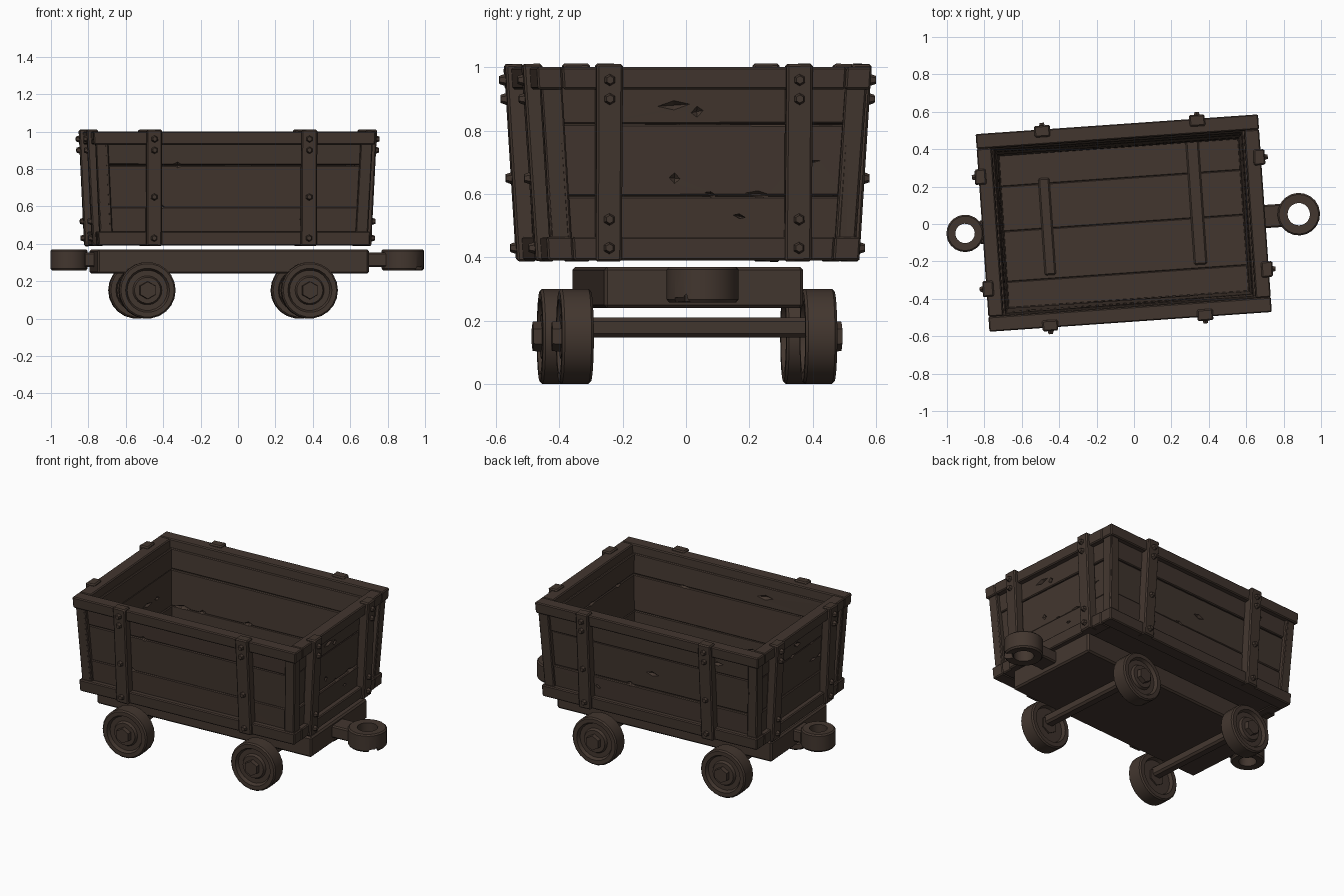
import bpy, bmesh, math, random
from mathutils import Matrix, Vector

if "Cube" in bpy.data.objects:
    bpy.data.objects.remove(bpy.data.objects["Cube"])

random.seed(4)
# whole cart stands slightly turned on the ground
M = Matrix.Translation((-0.055, 0.005, 0)) @ Matrix.Rotation(math.radians(4), 4, 'Z')
wood = bpy.data.materials.new("dark_brown")
wood.diffuse_color = (0.055, 0.037, 0.028, 1)
wood.use_nodes = True
wood.node_tree.nodes["Principled BSDF"].inputs["Base Color"].default_value = wood.diffuse_color


def finish(name, bm, bevel=0.0, smooth=False):
    bmesh.ops.recalc_face_normals(bm, faces=bm.faces)
    if bevel:
        bmesh.ops.bevel(bm, geom=bm.edges[:], offset=bevel, segments=1, affect='EDGES')
    bm.transform(M)
    me = bpy.data.meshes.new(name)
    bm.to_mesh(me)
    bm.free()
    me.materials.append(wood)
    ob = bpy.data.objects.new(name, me)
    bpy.context.collection.objects.link(ob)
    if smooth:
        bpy.ops.object.select_all(action='DESELECT')
        ob.select_set(True)
        bpy.context.view_layer.objects.active = ob
        bpy.ops.object.shade_smooth_by_angle(angle=math.radians(35))
    return ob


def cut(ob, cutter):
    mod = ob.modifiers.new("cut", 'BOOLEAN')
    mod.operation, mod.solver, mod.object = 'DIFFERENCE', 'EXACT', cutter
    bpy.context.view_layer.objects.active = ob
    bpy.ops.object.modifier_apply(modifier=mod.name)


def hexa(bm, pts):
    v = [bm.verts.new(p) for p in pts]
    for f in ((0, 1, 3, 2), (4, 6, 7, 5), (0, 4, 5, 1), (2, 3, 7, 6), (0, 2, 6, 4), (1, 5, 7, 3)):
        bm.faces.new([v[i] for i in f])


def box(name, x0, x1, y0, y1, z0, z1, bevel=0.008):
    bm = bmesh.new()
    hexa(bm, [(x, y, z) for x in (x0, x1) for y in (y0, y1) for z in (z0, z1)])
    return finish(name, bm, bevel)


# flared walls: half sizes grow with height
def hx(z): return 0.727 + 0.030 * (z - 0.39) / 0.61
def hy(z): return 0.490 + 0.040 * (z - 0.39) / 0.61


WALLS = {"front": (0, -1), "back": (0, 1), "right": (1, 1), "left": (1, -1)}


def wall_point(wall, u, z, d):
    """u = (fraction of the wall half width, offset), d = distance out of the wall."""
    axis, s = WALLS[wall]
    if axis == 0:
        return Vector((u[0] * hx(z) + u[1], s * (hy(z) + d), z))
    return Vector((s * (hx(z) + d), u[0] * hy(z) + u[1], z))


def slab(name, wall, u0, u1, z0, z1, d0, d1, bevel=0.006, jitter=0.0):
    bm = bmesh.new()
    pts = [wall_point(wall, u, z, d) for u in (u0, u1) for z in (z0, z1) for d in (d0, d1)]
    hexa(bm, [p + Vector([random.uniform(-jitter, jitter) for _ in range(3)]) for p in pts])
    return finish(name, bm, bevel)


def gouges(wall):
    """Diamond shaped cutters for splits and chips in the planks."""
    bm = bmesh.new()
    half = 0.6 if WALLS[wall][0] == 0 else 0.34
    spots = [(random.uniform(-half, half), random.choice((0.60, 0.82, 0.60, 0.82, 0.7, 0.88, 0.53)),
              random.choice((-0.035, -0.035, -0.09)), random.uniform(0.02, 0.06),
              random.uniform(0.007, 0.018)) for _ in range(9)]
    if wall == "right":
        spots += [(-0.09, 0.65, -0.035, 0.025, 0.025), (-0.02, 0.86, -0.035, 0.02, 0.018)]
    for u, z, d, ru, rz in spots:
        tilt = random.uniform(-0.008, 0.008)
        ring = [bm.verts.new(wall_point(wall, (0, u + a), z + b, d))
                for a, b in ((ru, tilt), (0, rz), (-ru, -tilt), (0, -rz))]
        tips = [bm.verts.new(wall_point(wall, (0, u), z, d + e)) for e in (-0.02, 0.02)]
        for t in tips:
            for i in range(4):
                bm.faces.new((ring[i], ring[(i + 1) % 4], t))
    return finish("gouge_cutter", bm)


def bolt(name, wall, u, z, d, r=0.021):
    s = WALLS[wall][1]
    out = Vector((0, s, 0)) if WALLS[wall][0] == 0 else Vector((s, 0, 0))
    bm = bmesh.new()
    bmesh.ops.create_cone(bm, cap_ends=True, segments=6, radius1=r, radius2=r * 0.6, depth=0.024)
    bm.transform(Matrix.Translation(wall_point(wall, (0, u), z, d)) @ out.to_track_quat('Z', 'Y').to_matrix().to_4x4())
    finish(name, bm)


# wagon body: planks, bands, corner posts, straps and bolts on each wall
for wall, (axis, s) in WALLS.items():
    cutter = gouges(wall)
    for i, (z0, z1) in enumerate(((0.44, 0.595), (0.595, 0.82), (0.82, 0.945))):
        d = -0.035 + (0.004, -0.004, 0.002)[i]
        p = slab(f"{wall}_plank_{i}", wall, (-1, 0.05), (1, -0.05), z0, z1, -0.09, d, 0.005, 0.003)
        cut(p, cutter)
    bpy.data.objects.remove(cutter)
    e = 0.0 if axis == 0 else 0.08
    slab(f"{wall}_top_band", wall, (-1, e), (1, -e), 0.93, 1.0, -0.08, 0.0)
    slab(f"{wall}_bottom_band", wall, (-1, e), (1, -e), 0.39, 0.465, -0.08, 0.002)
    for k in (-1, 1):
        a, b = (k, -k * 0.078), (k, -k * 0.012)
        slab(f"{wall}_corner_post", wall, a, b, 0.45, 0.94, -0.07, -0.012, 0.005, 0.002)
    spots = {"front": (-0.43, 0.40), "back": (-0.40, 0.43)}.get(wall, (-0.30, 0.30))
    mid = (0.65, 0.43) if axis == 0 else (0.52, 0.43)
    for u in spots:
        slab(f"{wall}_strap", wall, (0, u - 0.042), (0, u + 0.042), 0.388, 1.01, -0.04, 0.02, 0.007, 0.002)
        for z in (0.96, 0.90) + mid:
            bolt(f"{wall}_bolt", wall, u, z, 0.026)

# wagon floor with boards
box("floor", -0.67, 0.67, -0.43, 0.43, 0.395, 0.44, 0)
for i, (y0, y1) in enumerate(((-0.42, -0.27), (-0.27, 0.0), (0.0, 0.24), (0.24, 0.42))):
    box(f"floor_board_{i}", -0.665, 0.665, y0, y1, 0.43, 0.452 + 0.003 * (i % 2), 0.004)
box("floor_batten_left", -0.44, -0.38, -0.25, 0.27, 0.44, 0.465)
box("floor_batten_right", 0.36, 0.43, -0.25, 0.42, 0.44, 0.465)

# chassis
box("chassis", -0.72, 0.735, -0.315, 0.315, 0.24, 0.37, 0.01)


def lathe(bm, prof, seg, axis):
    """Closed profile of (radius, height) points turned round an axis."""
    rings = []
    for i in range(seg):
        a = 2 * math.pi * i / seg
        c, n = math.cos(a), math.sin(a)
        rings.append([bm.verts.new((r * c, h, r * n) if axis == 'Y' else (r * c, r * n, h)) for r, h in prof])
    for i in range(seg):
        A, B = rings[i], rings[(i + 1) % seg]
        for j in range(len(prof)):
            k = (j + 1) % len(prof)
            bm.faces.new((A[j], A[k], B[k], B[j]))


# couplers: arm and ring at each end
for name, x, y, r, hole, end in (("right", 0.937, -0.018, 0.114, 0.06, 0.72), ("left", -0.85, 0.004, 0.1, 0.052, -0.70)):
    near = x - math.copysign(r * 0.75, x)
    box(f"{name}_coupler_arm", min(end, near), max(end, near), y - 0.062, y + 0.062, 0.275, 0.352)
    bm = bmesh.new()
    lathe(bm, [(hole, 0.262), (r - 0.008, 0.258), (r, 0.268), (r, 0.362), (r - 0.008, 0.37), (hole, 0.368)], 20, 'Z')
    bm.transform(Matrix.Translation((x, y, 0)))
    ring = finish(f"{name}_coupler_ring", bm, smooth=True)
    if name == "right":
        # broken notch under the ring
        bm = bmesh.new()
        bmesh.ops.create_cone(bm, cap_ends=True, segments=4, radius1=0.045, radius2=0.005, depth=0.1)
        bm.transform(Matrix.Translation((x + 0.068, y - 0.058, 0.295)))
        cutter = finish("notch_cutter", bm)
        cut(ring, cutter)
        bpy.data.objects.remove(cutter)

# axles and wheels
WHEEL = [(0.03, -0.028), (0.108, -0.028), (0.116, -0.05), (0.143, -0.05), (0.151, -0.042), (0.151, 0.042),
         (0.143, 0.05), (0.118, 0.05), (0.108, 0.03), (0.078, 0.03), (0.07, 0.046), (0.03, 0.046)]
for x in (-0.46, 0.41):
    box("axle", x - 0.032, x + 0.032, -0.37, 0.37, 0.148, 0.21, 0.012)
    for s in (-1, 1):
        place = Matrix.Translation((x, s * 0.385, 0.151)) @ Matrix.Rotation(0 if s > 0 else math.pi, 4, 'Z')
        bm = bmesh.new()
        lathe(bm, WHEEL, 22, 'Y')
        bm.transform(place)
        finish("wheel", bm, smooth=True)
        bm = bmesh.new()
        bmesh.ops.create_cone(bm, cap_ends=True, segments=6, radius1=0.056, radius2=0.046, depth=0.11)
        bm.transform(place @ Matrix.Translation((0, 0.018, 0)) @ Matrix.Rotation(-math.pi / 2, 4, 'X'))
        finish("wheel_hub_nut", bm)
